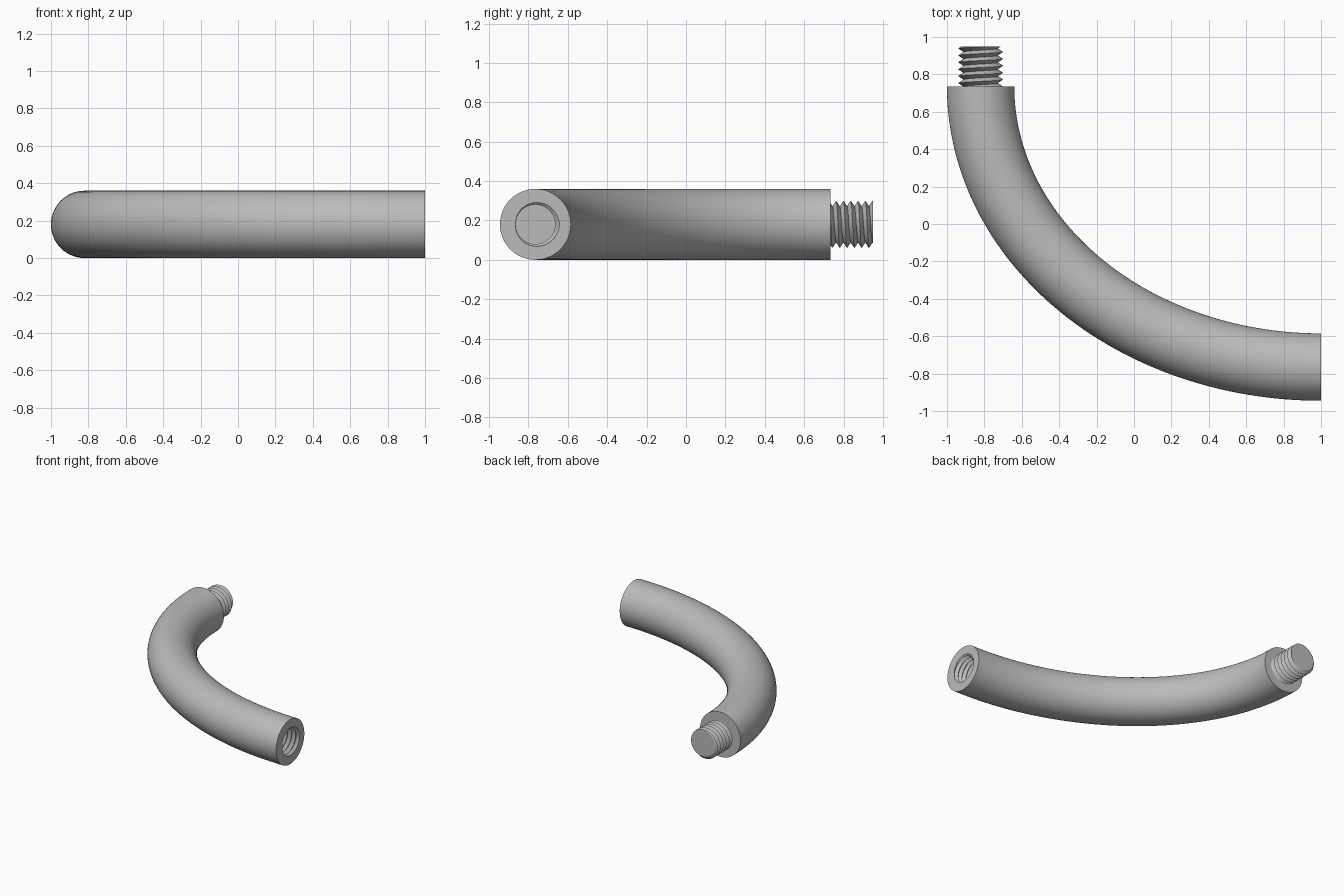
import bpy
import bmesh
import math
from mathutils import Matrix, Vector

cube = bpy.data.objects.get("Cube")
if cube:
    bpy.data.objects.remove(cube, do_unlink=True)

SEG = 64            # sides around the bar and threads
PITCH = 0.037       # axial length of one thread turn
BAR_R = 0.18
LENGTH = 0.215      # stud length and socket depth
CENTRE = Vector((1.0, 0.735, BAR_R))   # centre of the elliptical bend
BEND_X, BEND_Y = 1.82, 1.5

steel = bpy.data.materials.new("grey_steel")
steel.use_nodes = True
grey = (0.5, 0.5, 0.5, 1)
steel.diffuse_color = grey
steel.node_tree.nodes["Principled BSDF"].inputs["Base Color"].default_value = grey


def finish(bm, name):
    bmesh.ops.recalc_face_normals(bm, faces=bm.faces)
    mesh = bpy.data.meshes.new(name)
    bm.to_mesh(mesh)
    bm.free()
    mesh.materials.append(steel)
    mesh.shade_smooth()
    mesh.set_sharp_from_angle(angle=math.radians(30))
    obj = bpy.data.objects.new(name, mesh)
    bpy.context.collection.objects.link(obj)


def skin(bm, rows, closed):
    """Quads between neighbouring rows of vertices."""
    for a, b in zip(rows, rows[1:]):
        for i in range(len(a) if closed else len(a) - 1):
            j = (i + 1) % len(a)
            bm.faces.new((a[i], a[j], b[j], b[i]))


def open_edges(bm, place, depth):
    """Boundary edges lying at one depth along a thread axis."""
    inv = place.inverted()
    return [e for e in bm.edges if e.is_boundary and
            all(abs((inv @ v.co).z - depth) < 1e-4 for v in e.verts)]


def add_thread(bm, place, r_min, r_max, phase):
    """Helical V thread running along the local z axis of place."""
    turns = math.ceil(LENGTH / PITCH)
    rows = []
    for i in range(SEG + 1):
        shift = i / SEG
        angle = math.tau * shift + phase
        row = []
        for k in range(-2, 2 * turns + 1):
            z = min(max((k / 2 + shift) * PITCH, 0), LENGTH)
            saw = abs(((z / PITCH - shift) % 1) * 2 - 1)
            r = r_min + (r_max - r_min) * (1 - saw)
            row.append(bm.verts.new(place @ Vector(
                (r * math.cos(angle), r * math.sin(angle), z))))
        rows.append(row)
    skin(bm, rows, False)
    bmesh.ops.remove_doubles(bm, verts=bm.verts, dist=1e-5)


def frame(origin, axis):
    return Matrix.Translation(origin) @ Vector(axis).to_track_quat('Z', 'Y').to_matrix().to_4x4()


# Curved bar: a circle swept through a quarter ellipse, with a threaded socket
stud_place = frame(CENTRE - Vector((BEND_X, 0, 0)), (0, 1, 0))
socket_place = frame(CENTRE - Vector((0, BEND_Y, 0)), (-1, 0, 0))
bm = bmesh.new()
add_thread(bm, socket_place, 0.10, 0.122, 0)
rings = []
STEPS = 72
for s in range(STEPS + 1):
    t = math.pi / 2 * s / STEPS
    point = CENTRE - Vector((BEND_X * math.cos(t), BEND_Y * math.sin(t), 0))
    side = -Vector((math.cos(t) / BEND_X, math.sin(t) / BEND_Y, 0)).normalized()
    rings.append([bm.verts.new(point + BAR_R * (
        side * math.cos(a) + Vector((0, 0, math.sin(a)))))
        for a in (math.tau * i / SEG for i in range(SEG))])
skin(bm, rings, True)
bm.faces.new(rings[0])
bmesh.ops.triangle_fill(bm, use_beauty=True, edges=open_edges(bm, socket_place, 0))
bmesh.ops.triangle_fill(bm, use_beauty=True, edges=open_edges(bm, socket_place, LENGTH))
finish(bm, "curved_bar")

# Threaded stud on the back end
bm = bmesh.new()
add_thread(bm, stud_place, 0.092, 0.12, 0)
for depth in (0, LENGTH):
    bmesh.ops.triangle_fill(bm, use_beauty=True, edges=open_edges(bm, stud_place, depth))
finish(bm, "threaded_stud")
